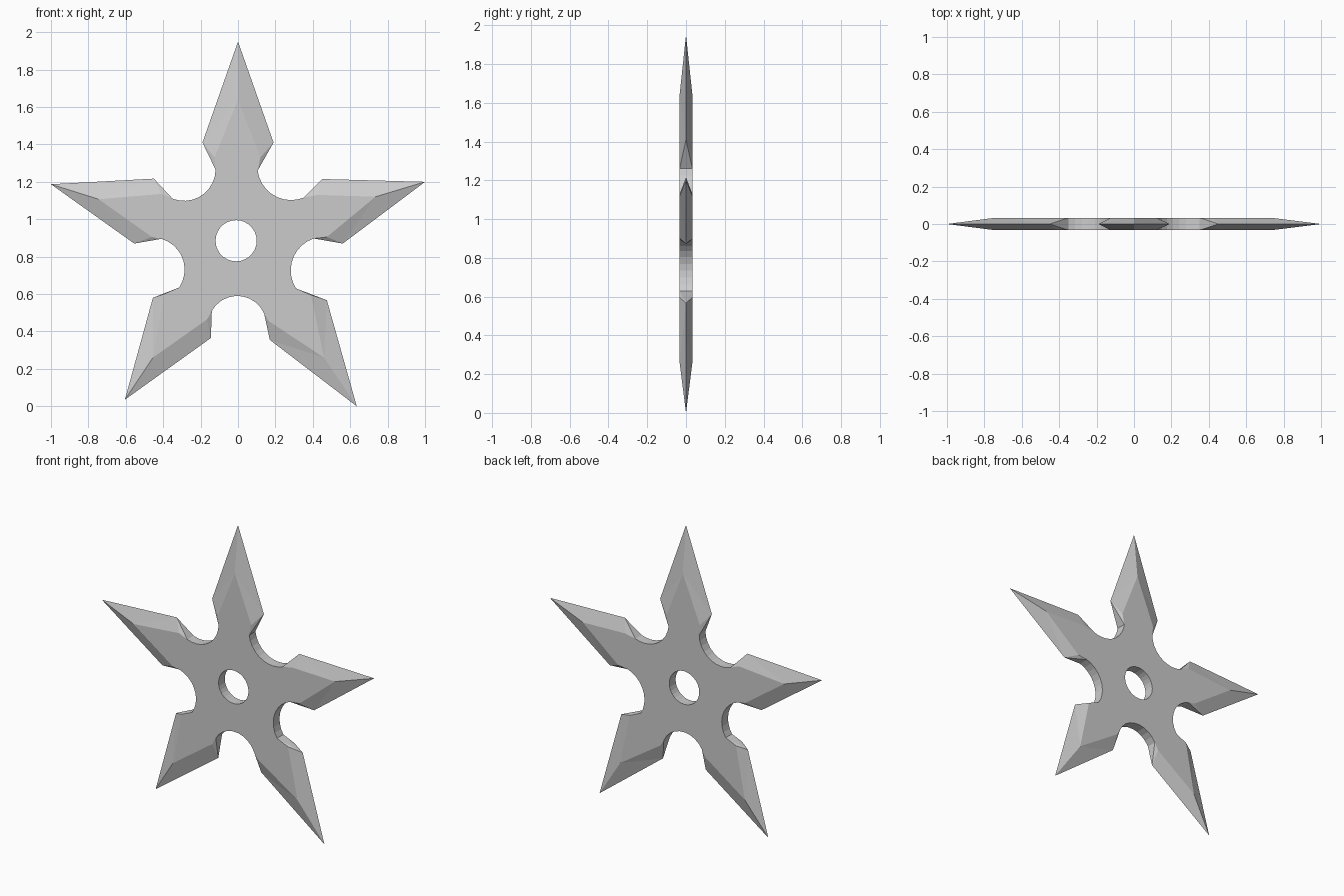
import bpy, bmesh, math
from mathutils import Vector, geometry

if "Cube" in bpy.data.objects:
    bpy.data.objects.remove(bpy.data.objects["Cube"])

HALF = 0.033            # half thickness of the plate
HOLE, HOLE_R, HOLE_N = (-0.01, 0.885), 0.11, 28
ARC_N = 9

# Clockwise from the top blade, (x, z) of:
# notch end, flat corner, shoulder, tip, ridge end, shoulder, flat corner, notch end
blades = [
    [(-.12, 1.265), (-.125, 1.33), (-.19, 1.41), (0, 1.95), (0, 1.64), (.19, 1.41), (.12, 1.33), (.105, 1.26)],
    [(.35, 1.115), (.425, 1.13), (.45, 1.215), (1, 1.20), (.735, 1.12), (.56, .87), (.475, .905), (.405, .897)],
    [(.31, .63), (.39, .595), (.475, .567), (.635, 0), (.46, .26), (.17, .355), (.165, .455), (.14, .495)],
    [(-.14, .51), (-.165, .465), (-.145, .365), (-.605, .035), (-.455, .26), (-.455, .58), (-.39, .602), (-.315, .635)],
    [(-.41, .895), (-.46, .905), (-.555, .87), (-1, 1.187), (-.745, 1.107), (-.45, 1.217), (-.41, 1.135), (-.35, 1.11)],
]
# A point in the middle of the round notch that follows each blade
notch_mids = [(.18, 1.135), (.30, .805), (0, .59), (-.30, .80), (-.19, 1.13)]


def arc(a, m, b, n):
    """Points strictly between a and b on the circle through a, m, b."""
    (ax, ay), (bx, by), (cx, cy) = a, m, b
    d = 2 * (ax * (by - cy) + bx * (cy - ay) + cx * (ay - by))
    A, B, C = ax * ax + ay * ay, bx * bx + by * by, cx * cx + cy * cy
    ux = (A * (by - cy) + B * (cy - ay) + C * (ay - by)) / d
    uy = (A * (cx - bx) + B * (ax - cx) + C * (bx - ax)) / d
    r = math.hypot(ax - ux, ay - uy)
    t0, tm, t1 = (math.atan2(p[1] - uy, p[0] - ux) for p in (a, m, b))
    span = (t1 - t0) % math.tau
    if (tm - t0) % math.tau > span:
        span -= math.tau
    return [(ux + r * math.cos(t0 + span * i / n), uy + r * math.sin(t0 + span * i / n))
            for i in range(1, n)]


bm = bmesh.new()


def pair(p):
    return [bm.verts.new((p[0], s * HALF, p[1])) for s in (-1, 1)]


outline = []            # flat-face boundary as (front, back) vertex pairs
for i, pts in enumerate(blades):
    n1, f1, s1, tip, ridge, s2, f2, n2 = pts
    N1, F1, R, F2, N2 = (pair(p) for p in (n1, f1, ridge, f2, n2))
    S1, T, S2 = (bm.verts.new((p[0], 0, p[1])) for p in (s1, tip, s2))
    # Ground bevels of the blade, both sides
    for k in (0, 1):
        bm.faces.new((N1[k], F1[k], S1))
        bm.faces.new((F2[k], N2[k], S2))
        for F, S in ((F1, S1), (F2, S2)):
            bm.faces.new((F[k], R[k], S))
            bm.faces.new((S, R[k], T))
    bm.faces.new((N1[0], N1[1], S1))
    bm.faces.new((N2[0], N2[1], S2))
    outline += [N1, F1, R, F2, N2]
    # Round notch wall up to the next blade
    notch = [pair(p) for p in arc(n2, notch_mids[i], blades[(i + 1) % 5][0], ARC_N)]
    outline += notch

# Walls of the notches (blade edges already have bevels)
per = 5 + ARC_N - 1
for i in range(5):
    for j in range(4, per):
        a, b = outline[i * per + j], outline[(i * per + j + 1) % len(outline)]
        bm.faces.new((a[0], b[0], b[1], a[1]))

# Centre hole wall
hole = [pair((HOLE[0] + HOLE_R * math.cos(math.tau * i / HOLE_N),
              HOLE[1] + HOLE_R * math.sin(math.tau * i / HOLE_N))) for i in range(HOLE_N)]
for a, b in zip(hole, hole[1:] + hole[:1]):
    bm.faces.new((a[0], b[0], b[1], a[1]))

# Flat faces with the hole left open
loops = [[Vector((v[0].co.x, v[0].co.z, 0)) for v in loop] for loop in (outline, hole[::-1])]
flat = outline + hole[::-1]
for tri in geometry.tessellate_polygon(loops):
    for k in (0, 1):
        bm.faces.new([flat[t][k] for t in tri])

bmesh.ops.recalc_face_normals(bm, faces=bm.faces)
mesh = bpy.data.meshes.new("throwing_star")
bm.to_mesh(mesh)
bm.free()
star = bpy.data.objects.new("throwing_star", mesh)
bpy.context.collection.objects.link(star)
